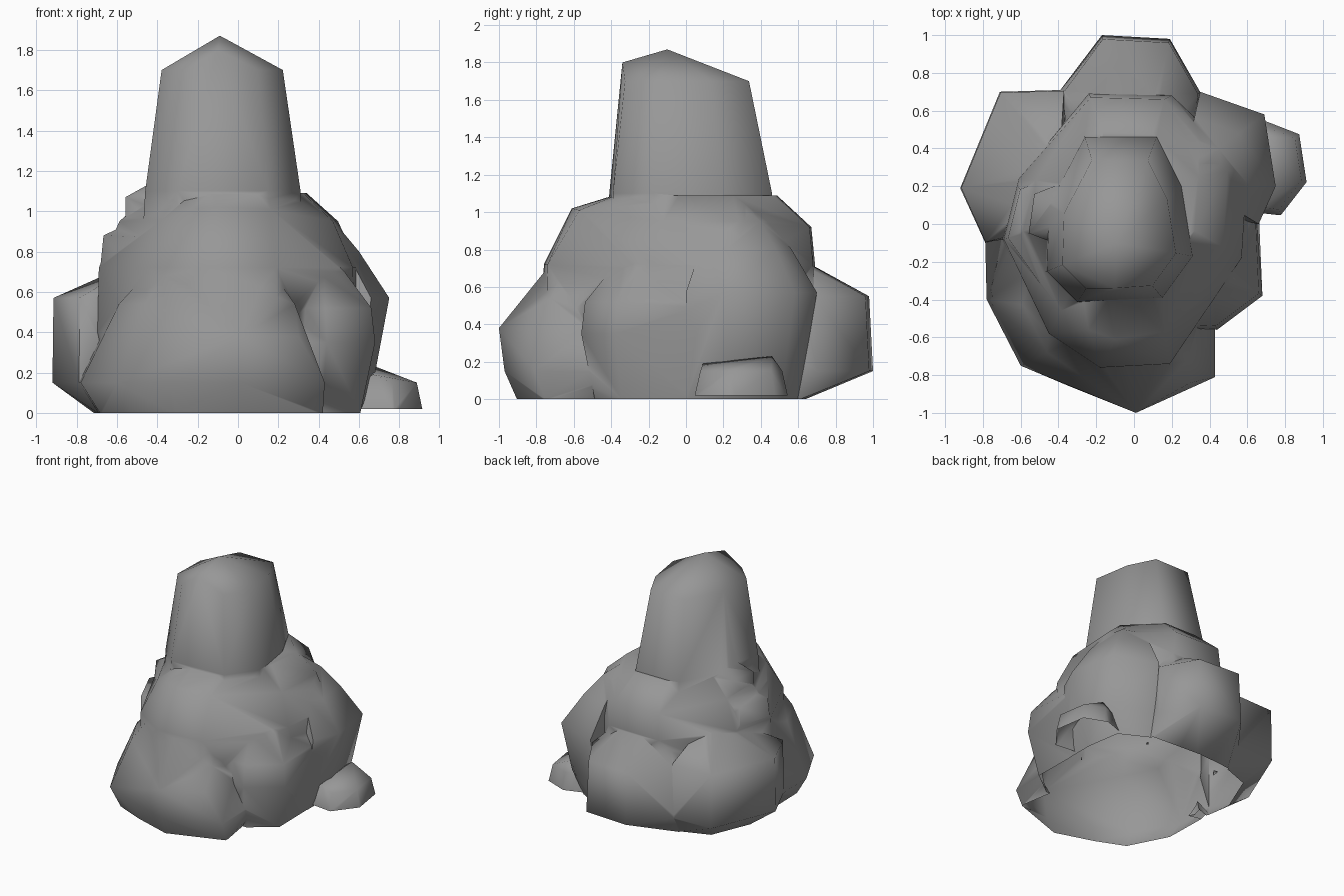
import bpy, bmesh, math

if "Cube" in bpy.data.objects:
    bpy.data.objects.remove(bpy.data.objects["Cube"])

stone_grey = bpy.data.materials.new("stone_grey")
stone_grey.diffuse_color = (0.31, 0.31, 0.31, 1)
stone_grey.use_nodes = True
stone_grey.node_tree.nodes["Principled BSDF"].inputs["Base Color"].default_value = stone_grey.diffuse_color
SKIRT = -0.01


def boulder(name, outline, centre, profile, extra=()):
    """Convex rock: one outline scaled about its centre at each (z, scale) level."""
    bm = bmesh.new()
    cx, cy = centre
    for z, s in profile:
        for x, y in outline:                # ground level runs just below z = 0
            bm.verts.new((cx + s * (x - cx), cy + s * (y - cy), z or SKIRT))
    for x, y, z in extra:
        bm.verts.new((x, y, z or SKIRT))
    bmesh.ops.remove_doubles(bm, verts=bm.verts, dist=0.001)
    bmesh.ops.convex_hull(bm, input=bm.verts)
    loose = [v for v in bm.verts if not v.link_faces]
    bmesh.ops.delete(bm, geom=loose, context='VERTS')
    bmesh.ops.recalc_face_normals(bm, faces=bm.faces)
    me = bpy.data.meshes.new(name)
    bm.to_mesh(me)
    bm.free()
    me.materials.append(stone_grey)
    ob = bpy.data.objects.new(name, me)
    bpy.context.collection.objects.link(ob)
    return ob


def finish(ob, z, angle):
    """Cut away everything under z, leave the underside open, and smooth."""
    bm = bmesh.new()
    bm.from_mesh(ob.data)
    bmesh.ops.bisect_plane(bm, geom=bm.verts[:] + bm.edges[:] + bm.faces[:],
                           plane_co=(0, 0, z), plane_no=(0, 0, -1), clear_outer=True)
    bmesh.ops.remove_doubles(bm, verts=bm.verts, dist=0.01)
    bm.to_mesh(ob.data)
    bm.free()
    bpy.ops.object.select_all(action='DESELECT')
    ob.select_set(True)
    bpy.context.view_layer.objects.active = ob
    bpy.ops.object.shade_smooth_by_angle(angle=math.radians(angle))


# middle tier, the core of the rock
core = boulder("rock_formation",
               [(0.6, 0.3), (0.57, -0.18), (0.19, -0.74), (-0.18, -0.76), (-0.45, -0.58),
                (-0.69, -0.08), (-0.61, 0.24), (-0.24, 0.69), (0.2, 0.68)],
               (-0.05, 0.18), [(0, 0.88), (0.4, 1.01), (0.72, 1), (0.95, 0.84), (1.09, 0.6)],
               [(-0.24, -0.56, 1.01), (-0.1, -0.61, 1.02), (0.16, -0.57, 1.01),
                (-0.23, 0.67, 0.92), (0.16, 0.66, 0.92)])

# tall spire with a pointed cap
spire = boulder("spire",
                [(-0.46, -0.25), (-0.3, -0.41), (0.15, -0.39), (0.31, -0.17),
                 (0.25, 0.2), (0.12, 0.46), (-0.26, 0.46), (-0.45, 0.1)],
                (-0.09, -0.1), [(0.85, 1.04), (1.1, 1), (1.7, 0.78), (1.87, 0)],
                [(-0.1, -0.34, 1.8)])

# boulders around the base
front = boulder("front_boulder",
                [(-0.79, 0), (-0.78, -0.4), (-0.6, -0.75), (-0.34, -0.86),
                 (0.01, -0.97), (0.43, -0.81), (0.43, -0.3)],
                (-0.1, -0.5), [(0, 0.85), (0.15, 1), (0.54, 0.72), (0.72, 0.48)],
                [(0.01, -1.0, 0.38), (0.3, -0.84, 0.38), (0.42, -0.75, 0)])
back = boulder("back_boulder",
               [(-0.17, 1.0), (0.19, 0.98), (0.35, 0.7), (0.3, 0.3), (-0.35, 0.3), (-0.39, 0.71)],
               (0, 0.3), [(0, 0.45), (0.15, 1), (0.55, 0.97), (0.71, 0.56)],
               [(-0.38, 0.59, 0), (0.34, 0.59, 0)])
left = boulder("left_boulder",
               [(-0.79, -0.1), (-0.92, 0.19), (-0.8, 0.47), (-0.71, 0.7), (-0.37, 0.71), (-0.4, 0)],
               (-0.4, 0.25), [(0, 0.58), (0.15, 1), (0.57, 0.99), (0.73, 0.3)],
               [(-0.34, 0.6, 0), (-0.68, 0, 0)])
right = boulder("right_boulder",
                [(0.66, 0), (0.75, 0.2), (0.69, 0.58), (0.35, 0.7), (0.2, 0.1)],
                (0.25, 0.25),
                [(0, 0.7), (0.2, 0.86), (0.57, 1), (0.8, 0.7), (0.95, 0.45), (1.06, 0.15)],
                [(0.33, 0.6, 0), (0.6, 0, 0)])
corner = boulder("corner_boulder",
                 [(0.66, 0.08), (0.68, -0.38), (0.44, -0.56), (0.2, -0.55), (0.2, 0)],
                 (0.3, -0.15), [(0, 0.82), (0.35, 1), (0.52, 0.95), (0.7, 0.6), (0.84, 0.25)])

# small ledges on the left side
upper = boulder("upper_ledge", [(-0.56, -0.05), (-0.53, 0.16), (-0.3, 0.25), (-0.3, -0.15)],
                (-0.3, 0.05), [(0.8, 1), (1.07, 0.99), (1.13, 0.6)])
lower = boulder("lower_ledge", [(-0.69, -0.08), (-0.62, 0.2), (-0.35, 0.3), (-0.5, -0.35)],
                (-0.4, 0), [(0.65, 1), (0.88, 0.92), (0.95, 0.4)])

# fuse the boulders into one shell
parts = [spire, front, back, left, right, corner, upper, lower]
for p in parts:
    m = core.modifiers.new(p.name, 'BOOLEAN')
    m.operation, m.solver, m.object = 'UNION', 'EXACT', p
deps = bpy.context.evaluated_depsgraph_get()
fused = bpy.data.meshes.new_from_object(core.evaluated_get(deps))
core.modifiers.clear()
core.data = fused
for p in parts:
    bpy.data.objects.remove(p)
finish(core, 0, 70)

# loose stone on the right
stone = boulder("loose_stone",
                [(0.6, 0.06), (0.78, 0.04), (0.92, 0.22), (0.88, 0.48), (0.7, 0.55), (0.55, 0.5)],
                (0.68, 0.3), [(0, 1), (0.15, 0.86)],
                [(0.67, 0.09, 0.19), (0.68, 0.46, 0.23)])
finish(stone, 0.02, 70)
